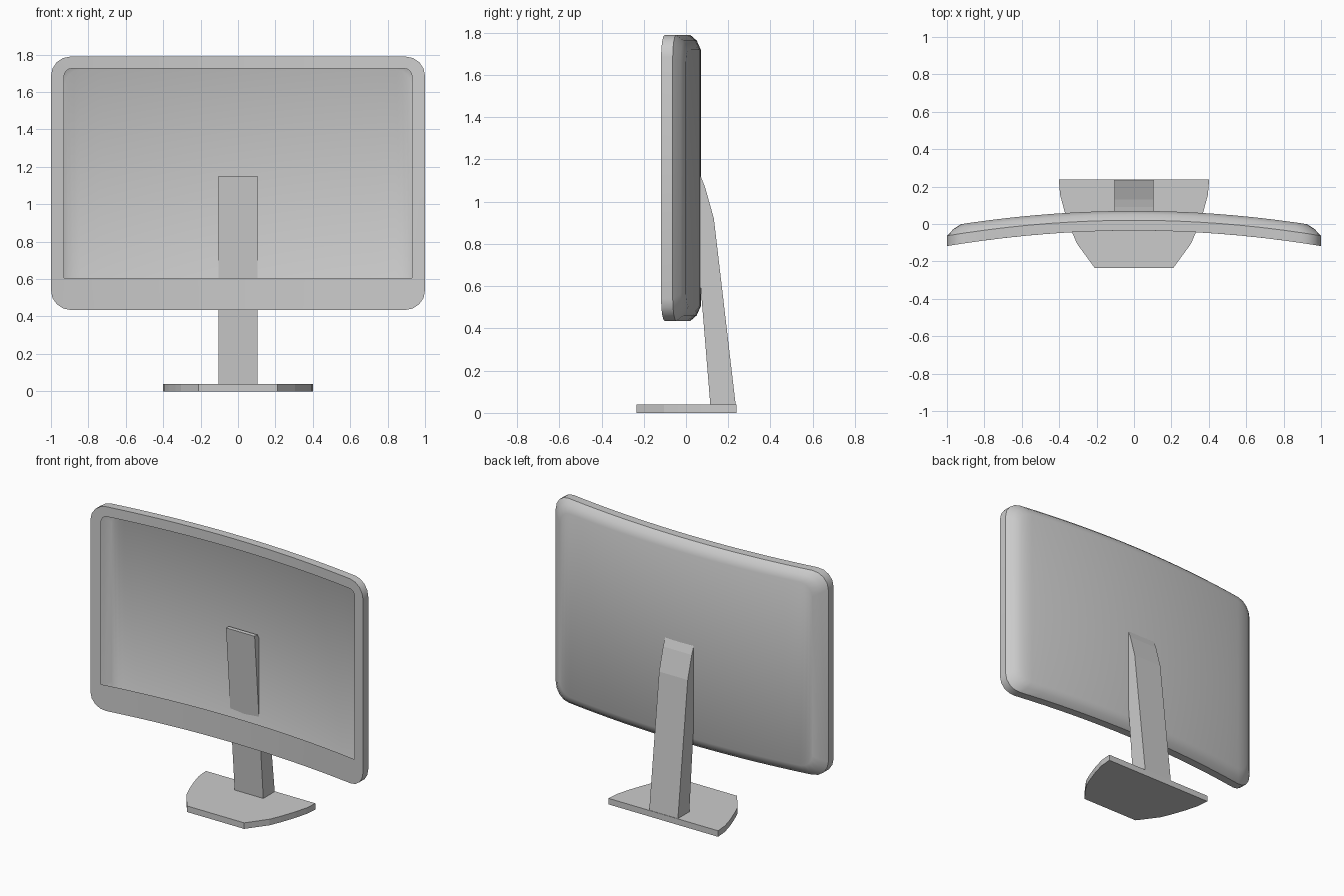
import bpy, math

if "Cube" in bpy.data.objects:
    bpy.data.objects.remove(bpy.data.objects["Cube"])


def make_object(name, verts, faces, smooth=None):
    mesh = bpy.data.meshes.new(name)
    mesh.from_pydata(verts, [], faces)
    mesh.update()
    obj = bpy.data.objects.new(name, mesh)
    bpy.context.collection.objects.link(obj)
    bpy.ops.object.select_all(action='DESELECT')
    obj.select_set(True)
    bpy.context.view_layer.objects.active = obj
    bpy.ops.object.mode_set(mode='EDIT')
    bpy.ops.mesh.select_all(action='SELECT')
    bpy.ops.mesh.normals_make_consistent(inside=False)
    bpy.ops.object.mode_set(mode='OBJECT')
    if smooth:
        bpy.ops.object.shade_smooth_by_angle(angle=math.radians(smooth))
    return obj


def prism(name, profile, place, a, b):
    # extrude a closed profile between two levels
    n = len(profile)
    verts = [place(p, a) for p in profile] + [place(p, b) for p in profile]
    faces = [tuple(range(n)), tuple(range(n, 2 * n))]
    faces += [(i, (i + 1) % n, n + (i + 1) % n, n + i) for i in range(n)]
    return make_object(name, verts, faces)


CORNER, SPAN = 4, 16   # segments per rounded corner and across the width
BEND = 0.083           # backward curve of the panel


def loop(half, z0, z1, r_top, r_bot, y):
    # rounded rectangle: top points left to right, then bottom right to left
    def row(r, z, s):
        pts = []
        for i in range(CORNER + 1):
            a = math.pi / 2 * i / CORNER
            pts.append((-half + r * (1 - math.cos(a)), z - s * r * (1 - math.sin(a))))
        mid = [((half - r) * (2 * i / SPAN - 1), z) for i in range(1, SPAN)]
        return pts + mid + [(-x, zz) for x, zz in reversed(pts)]
    top = row(r_top, z1, 1)
    bottom = row(r_bot, z0, -1)
    return [(x, y - BEND * x * x, z) for x, z in top + bottom[::-1]]


# hollow curved housing: open screen frame, side wall, sloped rim, back
rings = [
    loop(0.93, 0.605, 1.725, 0.04, 0.002, -0.035),
    loop(1.0, 0.435, 1.79, 0.105, 0.105, -0.035),
    loop(1.0, 0.435, 1.79, 0.105, 0.105, 0.02),
    loop(0.965, 0.462, 1.763, 0.10, 0.10, 0.051),
    loop(0.925, 0.505, 1.72, 0.08, 0.08, 0.07),
]
n = len(rings[0])
verts = [v for r in rings for v in r]
faces = []
for k in range(len(rings) - 1):
    for i in range(n):
        j = (i + 1) % n
        faces.append((k * n + i, k * n + j, (k + 1) * n + j, (k + 1) * n + i))
last = (len(rings) - 1) * n
for i in range(n // 2 - 1):
    faces.append((last + i, last + i + 1, last + n - 2 - i, last + n - 1 - i))
make_object("screen_housing", verts, faces, 40)

# leaning neck, its tip passing through the back of the housing
neck = [(0.115, 0.04), (0.235, 0.04), (0.132, 0.92), (0.09, 1.07),
        (0.07, 1.12), (0.052, 1.15), (0.024, 1.15)]
prism("stand_neck", neck, lambda p, x: (x, p[0], p[1]), -0.105, 0.105)

# flat foot with tapering front
side = [(0.21, -0.235), (0.305, -0.105), (0.335, -0.035), (0.372, 0.07),
        (0.395, 0.155), (0.402, 0.238)]
foot = side + [(-x, y) for x, y in reversed(side)]
prism("stand_foot", foot, lambda p, z: (p[0], p[1], z), 0.0, 0.04)
